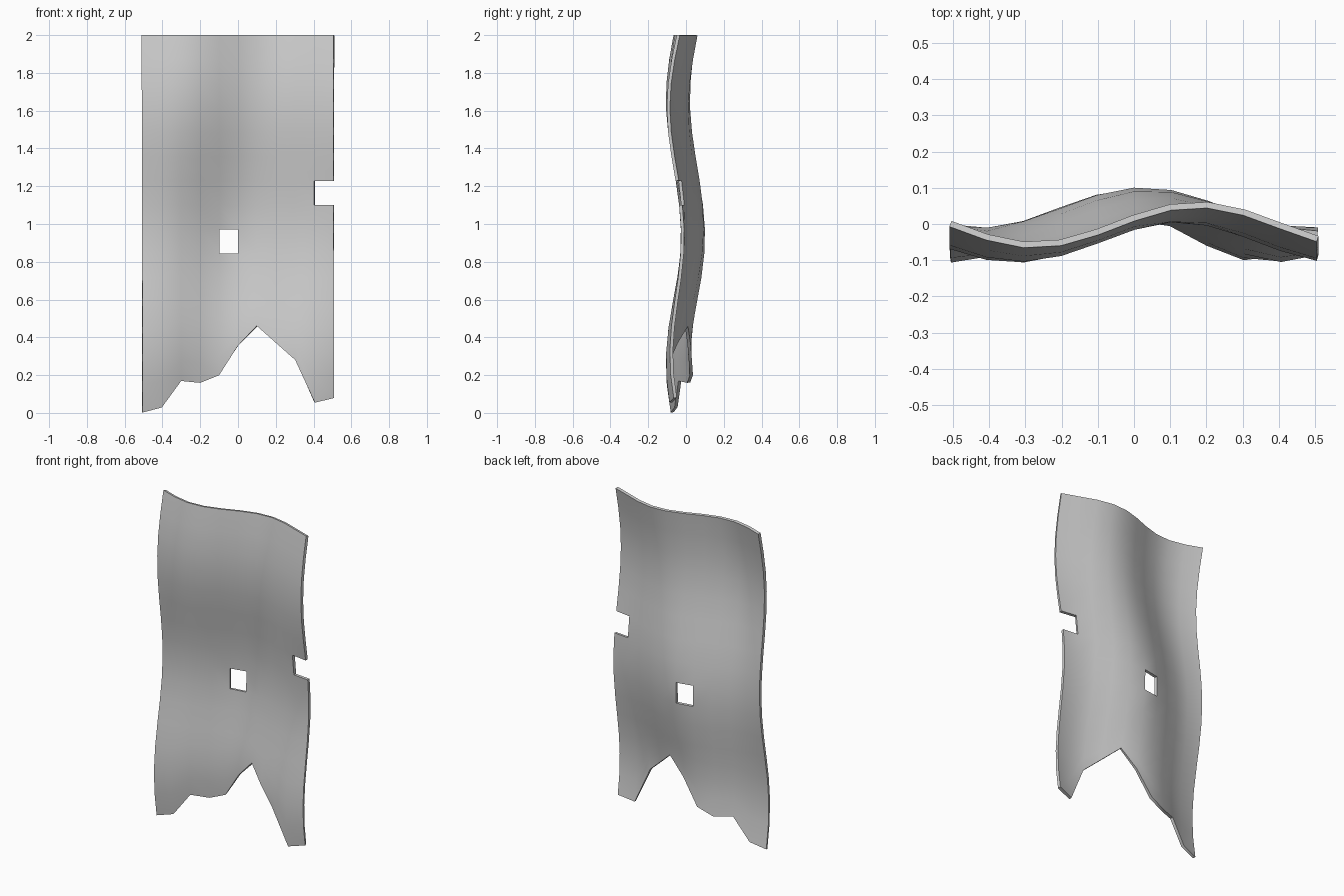
import bpy, bmesh, math

if "Cube" in bpy.data.objects:
    bpy.data.objects.remove(bpy.data.objects["Cube"])

# Torn lower edge: height and backward curl at each of the 11 columns
TEAR = [0.003, 0.03, 0.17, 0.16, 0.20, 0.355, 0.46, 0.37, 0.28, 0.055, 0.08]
CURL = [0, 0, 0.005, 0.015, 0.015, 0.005, 0, 0, 0, 0, 0]
COLS, ROW_H, FULL_ROWS, TEAR_ROWS = 10, 0.1285, 11, 4


def ripple(x, z):
    """Depth of the hanging cloth: a diagonal fold plus a slow vertical sway."""
    fold = 0.056 * math.sin(7 * x - z + 2.35)
    sway = 0.04 * math.cos(4.5 * (z - 0.95))
    return fold + sway - 0.003


# Banner cloth: regular rows above, rows stretched down to the tear below
bm = bmesh.new()
rows = []
for r in range(FULL_ROWS + TEAR_ROWS + 1):
    row = []
    for c in range(COLS + 1):
        x = (c / COLS - 0.5) * 1.014
        if r <= FULL_ROWS:
            z, curl = 2 - r * ROW_H, 0
        else:
            t = (r - FULL_ROWS) / TEAR_ROWS
            top = 2 - FULL_ROWS * ROW_H
            z = top + (TEAR[c] - top) * t
            curl = CURL[c] * t * t
        row.append(bm.verts.new((x, ripple(x, z) + curl, z)))
    rows.append(row)

# Missing cells: the side notch and the square hole
missing = {(6, 9), (8, 4)}
for r in range(len(rows) - 1):
    for c in range(COLS):
        if (r, c) not in missing:
            bm.faces.new((rows[r][c], rows[r + 1][c], rows[r + 1][c + 1], rows[r][c + 1]))

mesh = bpy.data.meshes.new("torn_banner")
bm.to_mesh(mesh)
bm.free()
banner = bpy.data.objects.new("torn_banner", mesh)
bpy.context.collection.objects.link(banner)

# Cloth thickness
solid = banner.modifiers.new("thickness", 'SOLIDIFY')
solid.thickness = 0.017
solid.offset = 0
bpy.context.view_layer.objects.active = banner
banner.select_set(True)
bpy.ops.object.modifier_apply(modifier=solid.name)
bpy.ops.object.shade_smooth_by_angle(angle=math.radians(40))
